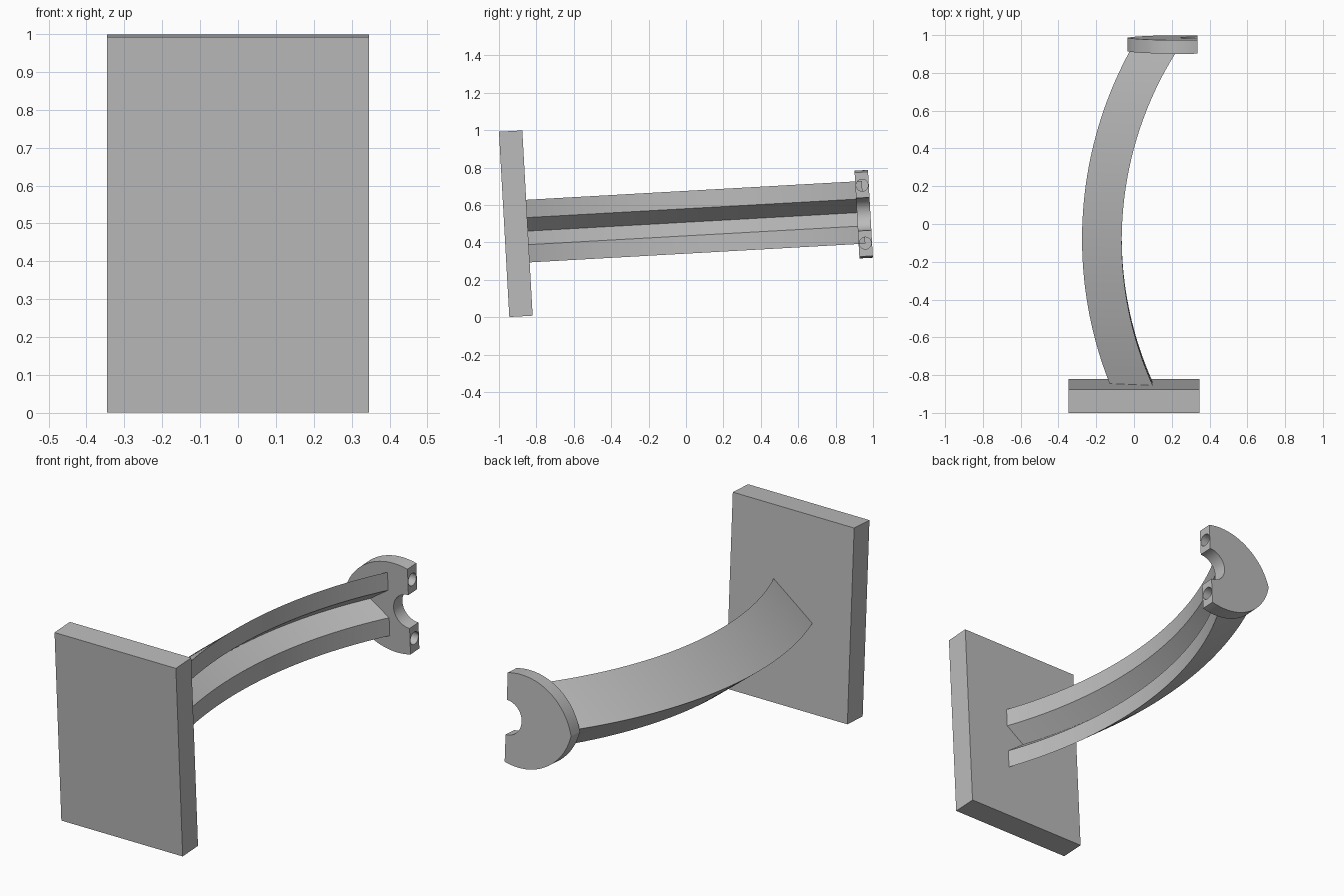
import bpy, bmesh, math
from mathutils import Matrix

default = bpy.data.objects.get("Cube")
if default:
    bpy.data.objects.remove(default, do_unlink=True)

grey = bpy.data.materials.new("plain_grey")
grey.use_nodes = True
grey.diffuse_color = (0.5, 0.5, 0.5, 1)
grey.node_tree.nodes["Principled BSDF"].inputs["Base Color"].default_value = (0.5, 0.5, 0.5, 1)

# Whole bracket leans back slightly around the plate centre
TILT = Matrix.Translation((0, -0.91, 0.5)) @ Matrix.Rotation(math.radians(3.2), 4, "X")


def loft(name, sections):
    """Join equal-length closed sections into a capped solid."""
    bm = bmesh.new()
    rings = [[bm.verts.new(p) for p in s] for s in sections]
    n = len(rings[0])
    for a, b in zip(rings, rings[1:]):
        for i in range(n):
            j = (i + 1) % n
            bm.faces.new((a[i], a[j], b[j], b[i]))
    bm.faces.new(rings[0])
    bm.faces.new(rings[-1])
    bmesh.ops.recalc_face_normals(bm, faces=bm.faces)
    mesh = bpy.data.meshes.new(name)
    bm.to_mesh(mesh)
    bm.free()
    obj = bpy.data.objects.new(name, mesh)
    bpy.context.collection.objects.link(obj)
    mesh.materials.append(grey)
    obj.matrix_world = TILT
    return obj


def smooth(obj):
    bpy.ops.object.select_all(action="DESELECT")
    obj.select_set(True)
    bpy.context.view_layer.objects.active = obj
    bpy.ops.object.shade_smooth_by_angle(angle=math.radians(20))


# Mounting plate
W, H, T = 0.346, 0.496, 0.0625
corners = [(-W, -H), (W, -H), (W, H), (-W, H)]
loft("mounting_plate", [[(x, y, z) for x, z in corners] for y in (-T, T)])

# Curved arm: V-shaped channel swept along an arc, (depth, height) section
upper = [(0, 0), (0.21, 0.1675), (0.21, 0.0725), (0.12, 0)]
section = upper + [(d, -h) for d, h in upper[2:0:-1]]
ARC_X, ARC_Y, RADIUS, ARM_Z, CLAMP_Y = 1.815, 0.83, 2.09, -0.043, 1.86
STEPS = 48
rings = []
for k in range(STEPS + 1):
    y = CLAMP_Y * k / STEPS
    rings.append([(ARC_X - math.sqrt((RADIUS - d) ** 2 - (y - ARC_Y) ** 2), y, ARM_Z + h)
                  for d, h in section])
smooth(loft("curved_arm", rings))

# Clamp jaw: two arcs meeting in a point, flat face with a half-round mouth
FLAT_X, CX, CZ, R, MOUTH, CLAMP_Z, HALF = 0.335, 0.258, -0.065, 0.3, 0.088, -0.053, 0.036
start = math.acos((FLAT_X - CX) / R)
end = math.pi - math.asin(-CZ / R)
N = 24
top = [(CX + R * math.cos(a), CZ + R * math.sin(a))
       for a in (start + (end - start) * i / N for i in range(N + 1))]
mouth = [(FLAT_X - MOUTH * math.sin(a), -MOUTH * math.cos(a))
         for a in (math.pi * i / N for i in range(N + 1))]
outline = top + [(x, -z) for x, z in top[-2::-1]] + mouth
jaw = loft("clamp_jaw", [[(x, CLAMP_Y + y, CLAMP_Z + z) for x, z in outline]
                         for y in (-HALF, HALF)])

# Screw holes drilled into the flat face
for label, side in (("upper", 1), ("lower", -1)):
    ring = [(0.032 * math.cos(math.tau * i / N), 0.032 * math.sin(math.tau * i / N))
            for i in range(N)]
    cutter = loft(label + "_hole_cutter",
                  [[(x, CLAMP_Y + a, CLAMP_Z + side * 0.155 + b) for a, b in ring]
                   for x in (FLAT_X - 0.15, FLAT_X + 0.05)])
    cutter.hide_render = True
    cutter.hide_set(True)
    cut = jaw.modifiers.new(label + "_hole", "BOOLEAN")
    cut.operation = "DIFFERENCE"
    cut.solver = "EXACT"
    cut.object = cutter
smooth(jaw)
